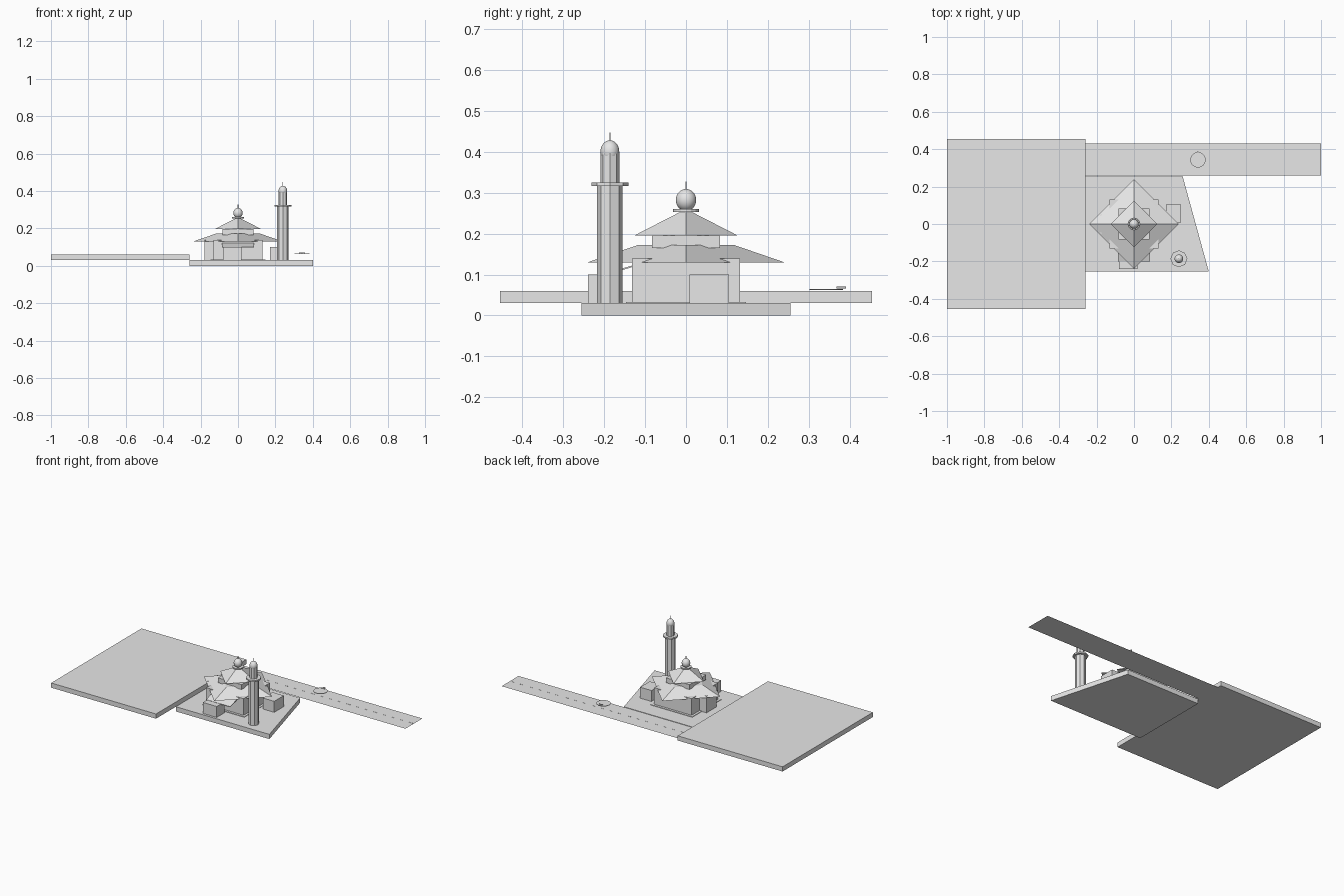
import bpy, bmesh
from mathutils import Matrix, Vector

cube = bpy.data.objects.get("Cube")
if cube:
    bpy.data.objects.remove(cube, do_unlink=True)

grey = bpy.data.materials.new("light_grey")
grey.use_nodes = True
grey.diffuse_color = (0.8, 0.8, 0.8, 1)
grey.node_tree.nodes["Principled BSDF"].inputs["Base Color"].default_value = (0.8, 0.8, 0.8, 1)


def finish(name, bm, smooth=False):
    mesh = bpy.data.meshes.new(name)
    bmesh.ops.recalc_face_normals(bm, faces=bm.faces)
    for f in bm.faces:
        f.smooth = smooth
    bm.to_mesh(mesh)
    bm.free()
    mesh.materials.append(grey)
    ob = bpy.data.objects.new(name, mesh)
    bpy.context.scene.collection.objects.link(ob)
    return ob


def prism(name, outline, z0, z1):
    """Flat outline in plan raised from z0 to z1; a single sheet if equal."""
    bm = bmesh.new()
    face = bm.faces.new([bm.verts.new((x, y, z0)) for x, y in outline])
    if z1 > z0:
        geom = bmesh.ops.extrude_face_region(bm, geom=[face])["geom"]
        top = [v for v in geom if isinstance(v, bmesh.types.BMVert)]
        bmesh.ops.translate(bm, verts=top, vec=(0, 0, z1 - z0))
    return finish(name, bm)


def box(name, x0, x1, y0, y1, z0, z1):
    return prism(name, [(x0, y0), (x1, y0), (x1, y1), (x0, y1)], z0, z1)


def cone(name, centre, z0, z1, r0, r1, sides):
    bm = bmesh.new()
    place = Matrix.Translation((centre[0], centre[1], (z0 + z1) / 2))
    bmesh.ops.create_cone(bm, cap_ends=True, segments=sides, radius1=r0,
                          radius2=r1, depth=z1 - z0, matrix=place)
    return finish(name, bm)


def dome(name, centre, z, radius, height):
    bm = bmesh.new()
    place = Matrix.Translation((*centre, z)) @ Matrix.Diagonal((radius, radius, height, 1))
    bmesh.ops.create_uvsphere(bm, u_segments=24, v_segments=16, radius=1, matrix=place)
    return finish(name, bm, smooth=True)


# Ground: large raised field, tapered plot and road sheet
GROUND = 0.03
box("field_slab", -1, -0.26, -0.455, 0.455, GROUND, 0.06)
prism("plot_base", [(-0.26, -0.255), (0.4, -0.255), (0.26, 0.255), (-0.26, 0.255)], 0, GROUND)
box("road", -0.26, 1, 0.26, 0.43, GROUND, GROUND)
for i in range(20):
    x = -0.23 + i * 0.063
    box(f"road_dash_{i + 1}", x, x + 0.025, 0.343, 0.347, GROUND, GROUND + 0.001)

# Prayer hall with plinth, niche and out-buildings
HALL = 0.132
box("hall_plinth", -0.147, 0.147, -0.147, 0.147, GROUND, 0.033)
box("hall_walls", -HALL, HALL, -HALL, HALL, GROUND, 0.139)
box("side_niche", -0.18, -HALL, -0.05, 0.05, GROUND, 0.137)
box("front_outbuilding", -0.08, 0.018, -0.24, -0.16, GROUND, 0.1)
box("side_outbuilding", 0.17, 0.25, 0.008, 0.105, GROUND, 0.1)

# Sloping canopy on the front wall
canopy = box("front_canopy", -0.085, 0.085, -0.2, -HALL, 0.118, 0.122)
for v in canopy.data.vertices:
    v.co.z += (v.co.y + HALL) * 0.3

# Two-tier diamond roof
CENTRE = (0, 0)
cone("lower_roof", CENTRE, 0.13, 0.172, 0.24, 0.118, 4)
box("upper_tier_walls", -0.083, 0.083, -0.083, 0.083, 0.165, 0.196)
cone("upper_roof", CENTRE, 0.196, 0.252, 0.125, 0.016, 4)
cone("dome_ring", CENTRE, 0.253, 0.26, 0.032, 0.032, 16)
dome("hall_dome", CENTRE, 0.282, 0.025, 0.027)
cone("hall_finial", CENTRE, 0.305, 0.327, 0.0015, 0.0015, 8)

# Eight-sided tower
TOWER = (0.24, -0.186)
cone("tower_shaft", TOWER, GROUND, 0.316, 0.031, 0.031, 8)
cone("tower_balcony", TOWER, 0.316, 0.325, 0.045, 0.045, 8)
cone("tower_upper_shaft", TOWER, 0.325, 0.4, 0.023, 0.023, 8)
dome("tower_dome", TOWER, 0.4, 0.023, 0.028)
cone("tower_finial", TOWER, 0.425, 0.447, 0.0015, 0.0015, 8)

# Round direction marker hovering over the road
MARK = Vector((0.342, 0.343))
cone("marker_disc", MARK, 0.062, 0.065, 0.041, 0.041, 32)
arrow = [(-0.015, 0.025), (0, 0.03), (0.015, 0.025), (0, 0.048)]
prism("marker_arrow", [MARK + Vector(p) for p in arrow], 0.066, 0.071)
